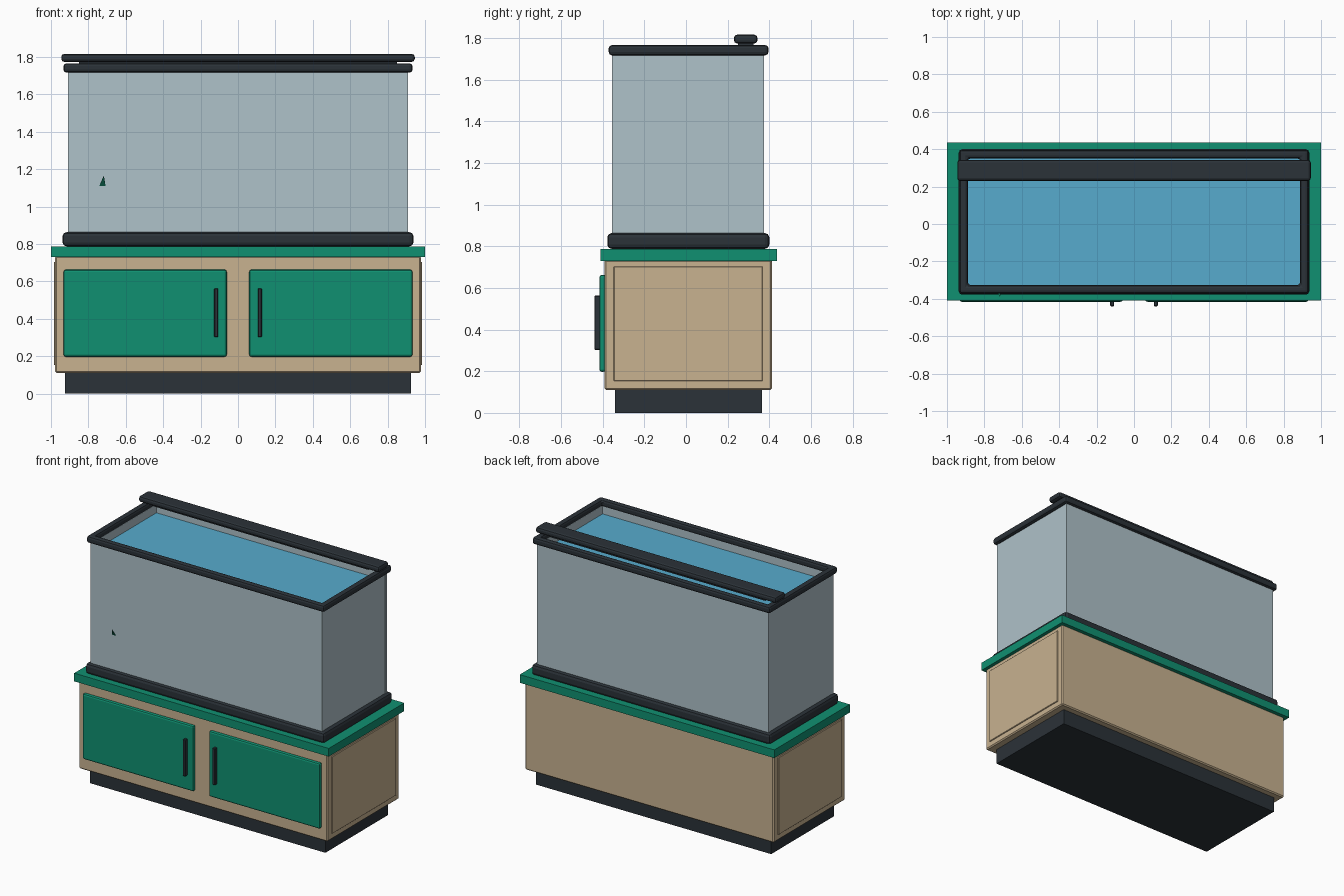
import bpy, bmesh
from mathutils import Vector

if "Cube" in bpy.data.objects:
    bpy.data.objects.remove(bpy.data.objects["Cube"])


def material(name, rgb):
    m = bpy.data.materials.new(name)
    m.diffuse_color = (*rgb, 1)
    m.use_nodes = True
    m.node_tree.nodes["Principled BSDF"].inputs["Base Color"].default_value = m.diffuse_color
    return m


GREEN = material("green paint", (0.005, 0.28, 0.165))
WOOD = material("light wood", (0.58, 0.445, 0.28))
DARK = material("charcoal plastic", (0.024, 0.032, 0.04))
GLASS = material("pale glass", (0.43, 0.54, 0.585))
WATER = material("blue water", (0.095, 0.41, 0.61))
LEAF = material("leaf green", (0.005, 0.16, 0.095))


def finish(name, bm, mat, bevel=0, segments=2):
    bmesh.ops.recalc_face_normals(bm, faces=bm.faces)
    me = bpy.data.meshes.new(name)
    bm.to_mesh(me)
    bm.free()
    me.materials.append(mat)
    ob = bpy.data.objects.new(name, me)
    bpy.context.collection.objects.link(ob)
    if bevel:
        mod = ob.modifiers.new("edge", 'BEVEL')
        mod.width, mod.segments = bevel, segments
    return ob


def box(name, x, y, z, mat, bevel=0, segments=2):
    """Box from (min, max) ranges on each axis."""
    bm = bmesh.new()
    bmesh.ops.create_cube(bm, size=1)
    for v in bm.verts:
        v.co = Vector([(r[0] + r[1]) / 2 + c * (r[1] - r[0])
                       for r, c in zip((x, y, z), v.co)])
    return finish(name, bm, mat, bevel, segments)


def ring(name, x, y, z, width, mat, bevel):
    """Rectangular rim, open in the middle."""
    bm = bmesh.new()
    loops = []
    for w, h in ((0, z[0]), (0, z[1]), (width, z[1]), (width, z[0])):
        loops.append([bm.verts.new(p) for p in (
            (x[0] + w, y[0] + w, h), (x[1] - w, y[0] + w, h),
            (x[1] - w, y[1] - w, h), (x[0] + w, y[1] - w, h))])
    for k in range(4):
        a, b = loops[k], loops[(k + 1) % 4]
        for i in range(4):
            j = (i + 1) % 4
            bm.faces.new((a[i], a[j], b[j], b[i]))
    return finish(name, bm, mat, bevel)


# Cabinet
box("plinth", (-0.925, 0.925), (-0.34, 0.365), (0, 0.115), DARK)
box("cabinet_body", (-0.978, 0.978), (-0.392, 0.413), (0.11, 0.735), WOOD, 0.008, 1)
box("countertop", (-1, 1), (-0.41, 0.437), (0.73, 0.788), GREEN)

# Side panels, doors and handles, one per side
for s, side in ((-1, "left"), (1, "right")):
    def span(a, b):
        return tuple(sorted((s * a, s * b)))
    box(side + "_side_panel", span(0.97, 0.985), (-0.347, 0.368), (0.153, 0.703), WOOD, 0.003, 1)
    box(side + "_door", span(0.06, 0.933), (-0.416, -0.385), (0.197, 0.663), GREEN, 0.012)
    box(side + "_handle", span(0.106, 0.127), (-0.44, -0.41), (0.303, 0.563), DARK, 0.003, 1)

# Tank: front and back panes full width, side panes between them
ring("lower_frame", (-0.938, 0.938), (-0.378, 0.4), (0.788, 0.863), 0.05, DARK, 0.02)
box("tank_floor", (-0.9, 0.9), (-0.345, 0.365), (0.80, 0.83), GLASS)
box("front_glass", (-0.91, 0.91), (-0.355, -0.335), (0.82, 1.725), GLASS)
box("back_glass", (-0.91, 0.91), (0.355, 0.375), (0.82, 1.725), GLASS)
for s, side in ((-1, "left"), (1, "right")):
    box(side + "_glass", tuple(sorted((s * 0.89, s * 0.908))), (-0.335, 0.355), (0.82, 1.725), GLASS)
box("water", (-0.889, 0.889), (-0.334, 0.354), (0.83, 1.665), WATER)
ring("upper_frame", (-0.933, 0.933), (-0.371, 0.396), (1.717, 1.766), 0.045, DARK, 0.015)

# Light bar resting on the rim
box("light_bar_foot", (-0.85, 0.85), (0.25, 0.325), (1.764, 1.782), DARK)
box("light_bar", (-0.945, 0.945), (0.23, 0.343), (1.774, 1.816), DARK, 0.015)

# Plant blade whose tip leans out through the front pane
bm = bmesh.new()
path = [(-0.715, -0.22, 0.84, 0.03), (-0.72, -0.29, 0.98, 0.028),
        (-0.725, -0.355, 1.11, 0.017)]
tip = bm.verts.new((-0.717, -0.388, 1.166))
rows = [[bm.verts.new((x + d * w, y, z)) for d in (-1, 1)] for x, y, z, w in path]
for a, b in zip(rows, rows[1:]):
    bm.faces.new((a[0], a[1], b[1], b[0]))
bm.faces.new((rows[-1][0], rows[-1][1], tip))
finish("plant_blade", bm, LEAF)
